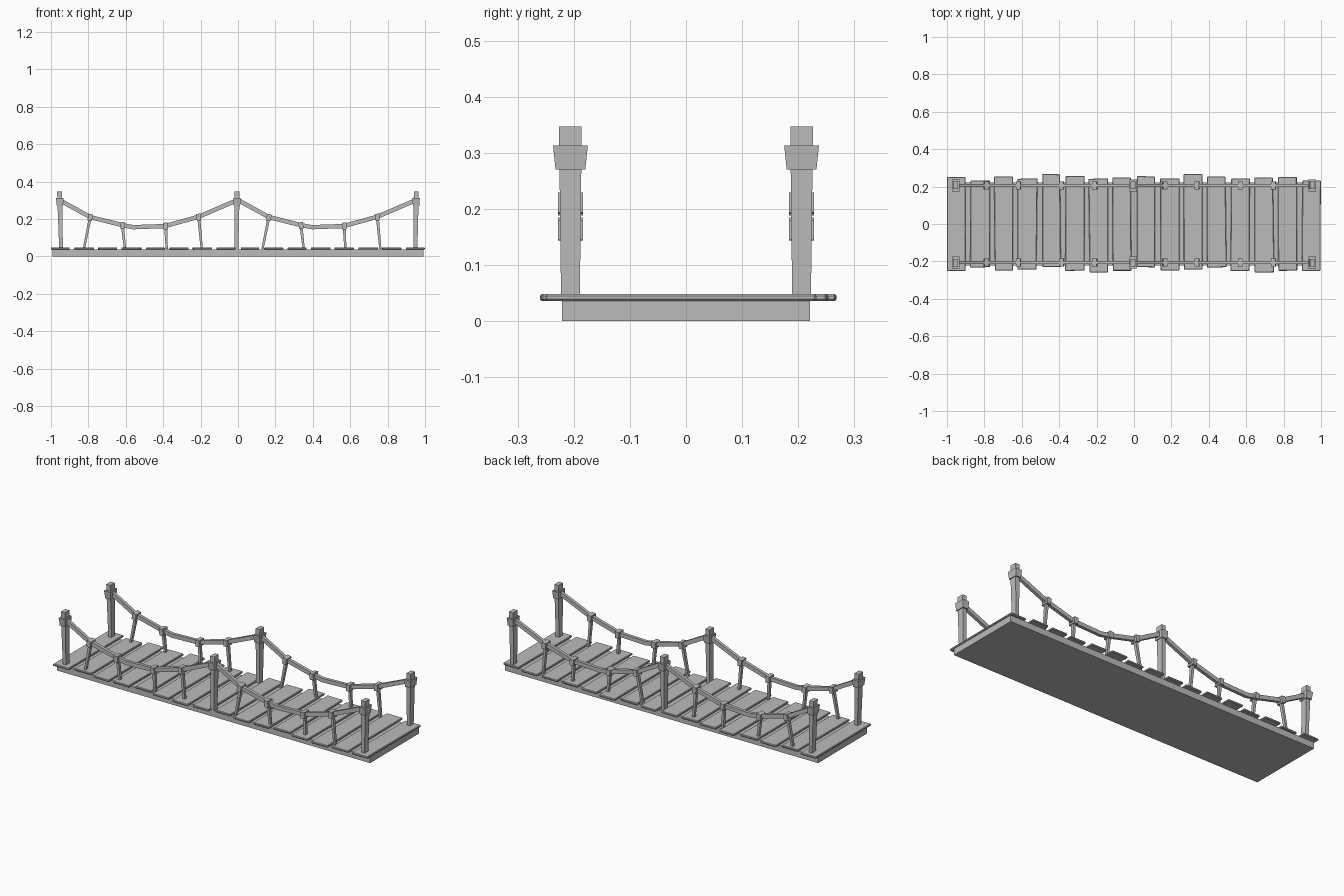
import bpy
import bmesh
import random
from mathutils import Matrix, Vector

random.seed(4)
if "Cube" in bpy.data.objects:
    bpy.data.objects.remove(bpy.data.objects["Cube"])

grey = bpy.data.materials.new("weathered_grey")
grey.use_nodes = True
colour = (0.5, 0.5, 0.5, 1)
grey.diffuse_color = colour
grey.node_tree.nodes["Principled BSDF"].inputs["Base Color"].default_value = colour


def finish(name, bm):
    bmesh.ops.recalc_face_normals(bm, faces=bm.faces)
    mesh = bpy.data.meshes.new(name)
    bm.to_mesh(mesh)
    bm.free()
    mesh.materials.append(grey)
    obj = bpy.data.objects.new(name, mesh)
    bpy.context.collection.objects.link(obj)
    return obj


def loft(bm, sections):
    """Join rectangles given as (centre, half x, half y, side axis) into a closed bar."""
    rings = []
    for centre, hx, hy, axis in sections:
        c, y = Vector(centre), Vector((0, 1, 0))
        rings.append([bm.verts.new(c + axis * hx * a + y * hy * b)
                      for a, b in ((-1, -1), (1, -1), (1, 1), (-1, 1))])
    for r, s in zip(rings, rings[1:]):
        for i in range(4):
            j = (i + 1) % 4
            bm.faces.new((r[i], r[j], s[j], s[i]))
    bm.faces.new(rings[0][::-1])
    bm.faces.new(rings[-1])


X = Vector((1, 0, 0))


def block(name, sections):
    bm = bmesh.new()
    loft(bm, [(c, hx, hy, X) for c, hx, hy in sections])
    return finish(name, bm)


# Deck base
block("deck_base", [((0, 0, 0), 0.993, 0.221), ((0, 0, 0.036), 0.993, 0.221)])

# Planks with uneven ends and softly chamfered edges
back_ends = [0.252, 0.232, 0.255, 0.243, 0.267, 0.255, 0.243, 0.25]
front_ends = [0.25, 0.232, 0.25, 0.243, 0.232, 0.25, 0.26, 0.25]
for i in range(16):
    k = i % 8
    back = back_ends[k] if i < 8 else back_ends[(k + 2) % 8]
    front = front_ends[k] if i < 8 else front_ends[(k + 1) % 8]
    x = -0.949 + i * 0.1265
    bm = bmesh.new()
    bmesh.ops.create_cube(bm, size=1)
    bmesh.ops.scale(bm, verts=bm.verts, vec=(0.1, back + front, 0.012))
    bmesh.ops.translate(bm, verts=bm.verts, vec=(x, (back - front) / 2, 0.042))
    for sx in (-1, 1):
        for sy in (-1, 1):
            shift = random.uniform(-0.004, 0.004)
            for v in bm.verts:
                if (v.co.x - x) * sx > 0 and v.co.y * sy > 0:
                    v.co.x = max(-1, min(1, v.co.x + shift))
                    v.co.y += shift * 0.5
    plank = finish(f"plank_{i + 1}", bm)
    bevel = plank.modifiers.new("worn_edges", "BEVEL")
    bevel.width = 0.003
    bevel.segments = 1

# Half spans: rope path (x, z), and stakes (top x, top z, foot x)
rope_path = [(-0.953, 0.3), (-0.79, 0.21), (-0.61, 0.165), (-0.56, 0.156),
             (-0.39, 0.162), (-0.21, 0.212), (-0.005, 0.3)]
stakes = [(-0.79, 0.208, -0.824), (-0.618, 0.165, -0.604),
          (-0.387, 0.162, -0.381), (-0.21, 0.21, -0.194)]

for side, y in (("right", -0.206), ("left", 0.206)):
    # Posts with flared collar and top stub
    for spot, top, foot in (("rear", -0.954, -0.945), ("middle", -0.005, -0.008),
                            ("fore", 0.953, 0.949)):
        def at(z):
            return (foot + (top - foot) * z / 0.347, y, z)
        block(f"{side}_{spot}_post", [(at(0.036), 0.01, 0.0165), (at(0.14), 0.011, 0.018),
                                      (at(0.28), 0.013, 0.0195)])
        block(f"{side}_{spot}_post_collar", [(at(0.27), 0.017, 0.0265),
                                             (at(0.313), 0.02, 0.031)])
        block(f"{side}_{spot}_post_top", [(at(0.31), 0.013, 0.02),
                                          (at(0.347), 0.013, 0.02)])

    for span, shift in (("first", 0), ("second", 0.955)):
        # Sagging hand rope of square section
        points = [Vector((x + shift, y, z)) for x, z in rope_path]
        bm = bmesh.new()
        sections = []
        for i, p in enumerate(points):
            d = points[min(i + 1, 6)] - points[max(i - 1, 0)]
            up = Vector((-d.z, 0, d.x)).normalized()
            sections.append((p, 0.0115, 0.009, up))
        loft(bm, sections)
        finish(f"{side}_{span}_hand_rope", bm)

        # Leaning stakes and the lashings round the rope
        for n, (tx, tz, fx) in enumerate(stakes, 1):
            block(f"{side}_{span}_stake_{n}", [((fx + shift, y, 0.04), 0.006, 0.008),
                                               ((tx + shift, y, tz), 0.008, 0.009)])
            lean = Matrix.Rotation((tx - fx) / (tz - 0.04), 3, "Y")
            bm = bmesh.new()
            bmesh.ops.create_cube(bm, size=1)
            bmesh.ops.scale(bm, verts=bm.verts, vec=(0.024, 0.044, 0.036))
            bmesh.ops.rotate(bm, verts=bm.verts, cent=(0, 0, 0), matrix=lean)
            bmesh.ops.translate(bm, verts=bm.verts, vec=(tx + shift, y, tz))
            finish(f"{side}_{span}_lashing_{n}", bm)
